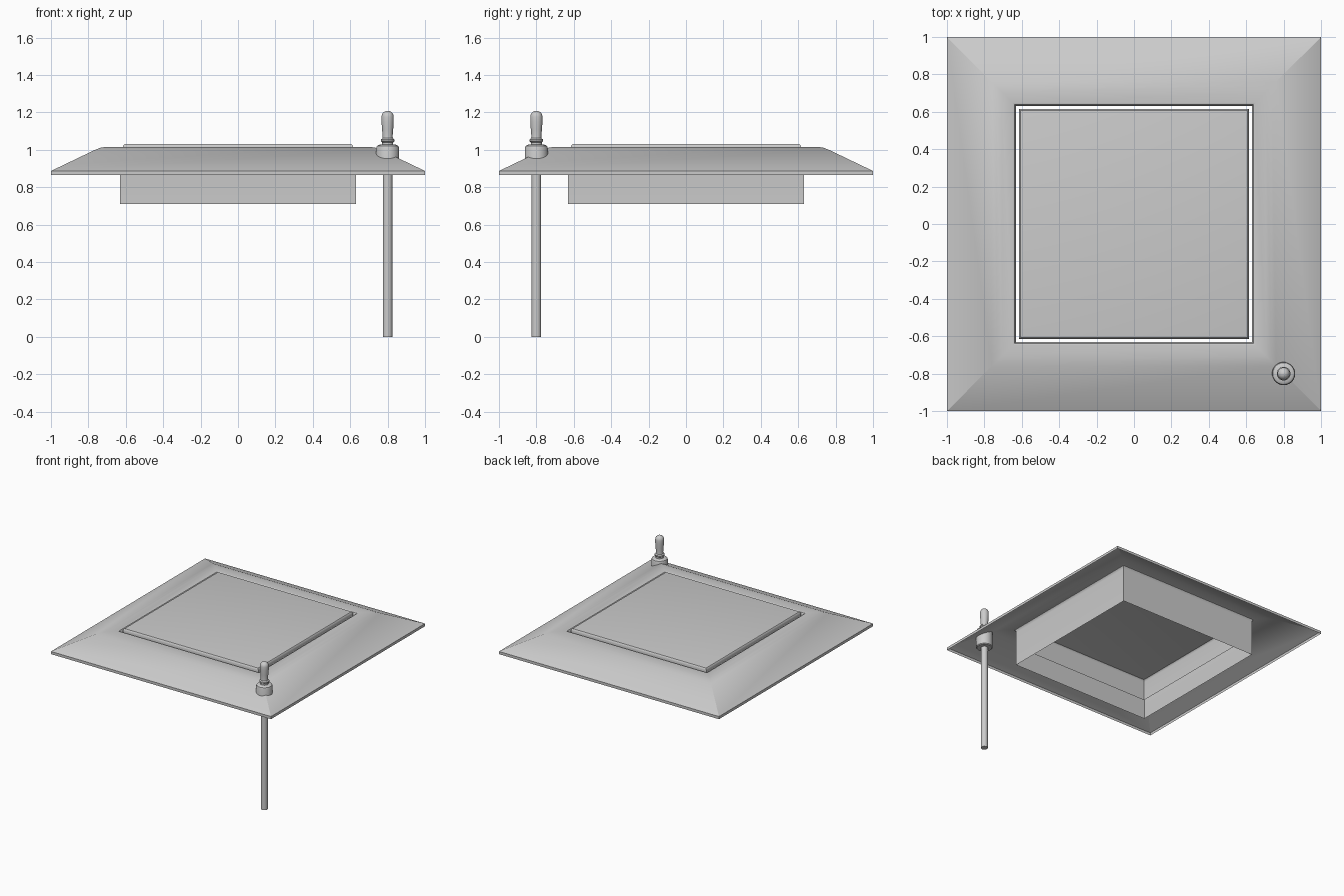
import bpy, bmesh, math

if "Cube" in bpy.data.objects:
    bpy.data.objects.remove(bpy.data.objects["Cube"])


def loft(name, profile, sides, center=(0, 0), cap_start=False, cap_end=False, angle=30):
    """Sweep an (radius, z) profile round a vertical axis; 4 sides gives a mitred square."""
    bm = bmesh.new()
    square = sides == 4
    rings = []
    for r, z in profile:
        ring = []
        for i in range(sides):
            a = 2 * math.pi * (i + 0.5) / sides
            rad = r * math.sqrt(2) if square else r
            ring.append(bm.verts.new((center[0] + rad * math.cos(a),
                                      center[1] + rad * math.sin(a), z)))
        rings.append(ring)
    for lo, hi in zip(rings, rings[1:]):
        for i in range(sides):
            j = (i + 1) % sides
            bm.faces.new((lo[i], lo[j], hi[j], hi[i]))
    if cap_start:
        bm.faces.new(rings[0][::-1])
    if cap_end:
        bm.faces.new(rings[-1])
    mesh = bpy.data.meshes.new(name)
    bm.to_mesh(mesh)
    bm.free()
    ob = bpy.data.objects.new(name, mesh)
    bpy.context.collection.objects.link(ob)
    bpy.ops.object.select_all(action='DESELECT')
    ob.select_set(True)
    bpy.context.view_layer.objects.active = ob
    bpy.ops.object.shade_smooth_by_angle(angle=math.radians(angle))
    return ob


# Thin sheet frame: rim lip, sloped flange, rounded shoulder, neck turned down
loft("sloped_frame", [
    (1.0, 0.865), (1.0, 0.887), (0.76, 1.002), (0.735, 1.011), (0.705, 1.016),
    (0.648, 1.016), (0.638, 1.012), (0.632, 1.003), (0.63, 0.99), (0.63, 0.71),
], 4)

# Centre panel, hollow underneath, with a softened top edge
loft("centre_panel", [
    (0.616, 0.86), (0.616, 1.014), (0.613, 1.024), (0.607, 1.030), (0.598, 1.032),
], 4, cap_end=True)

CORNER = (0.80, -0.80)

# Long rod hanging down from the corner
loft("control_rod", [(0.026, 0.0), (0.026, 0.95)], 24, CORNER, True, True)

# Collar that passes through the flange
loft("rod_collar", [
    (0.056, 0.87), (0.062, 0.876), (0.062, 1.008), (0.058, 1.020), (0.048, 1.027), (0.030, 1.028),
], 32, CORNER, True, True, 35)

# Knob: ringed neck, slim waist and domed grip
grip = [
    (0.030, 1.020), (0.030, 1.040), (0.037, 1.046), (0.037, 1.055), (0.028, 1.062),
    (0.027, 1.075), (0.030, 1.110), (0.033, 1.150), (0.033, 1.176),
]
dome = [(0.033 * math.cos(t), 1.176 + 0.033 * math.sin(t))
        for t in (math.radians(d) for d in (18, 36, 54, 72, 86))]
loft("rod_knob", grip + dome, 24, CORNER, True, True, 35)
